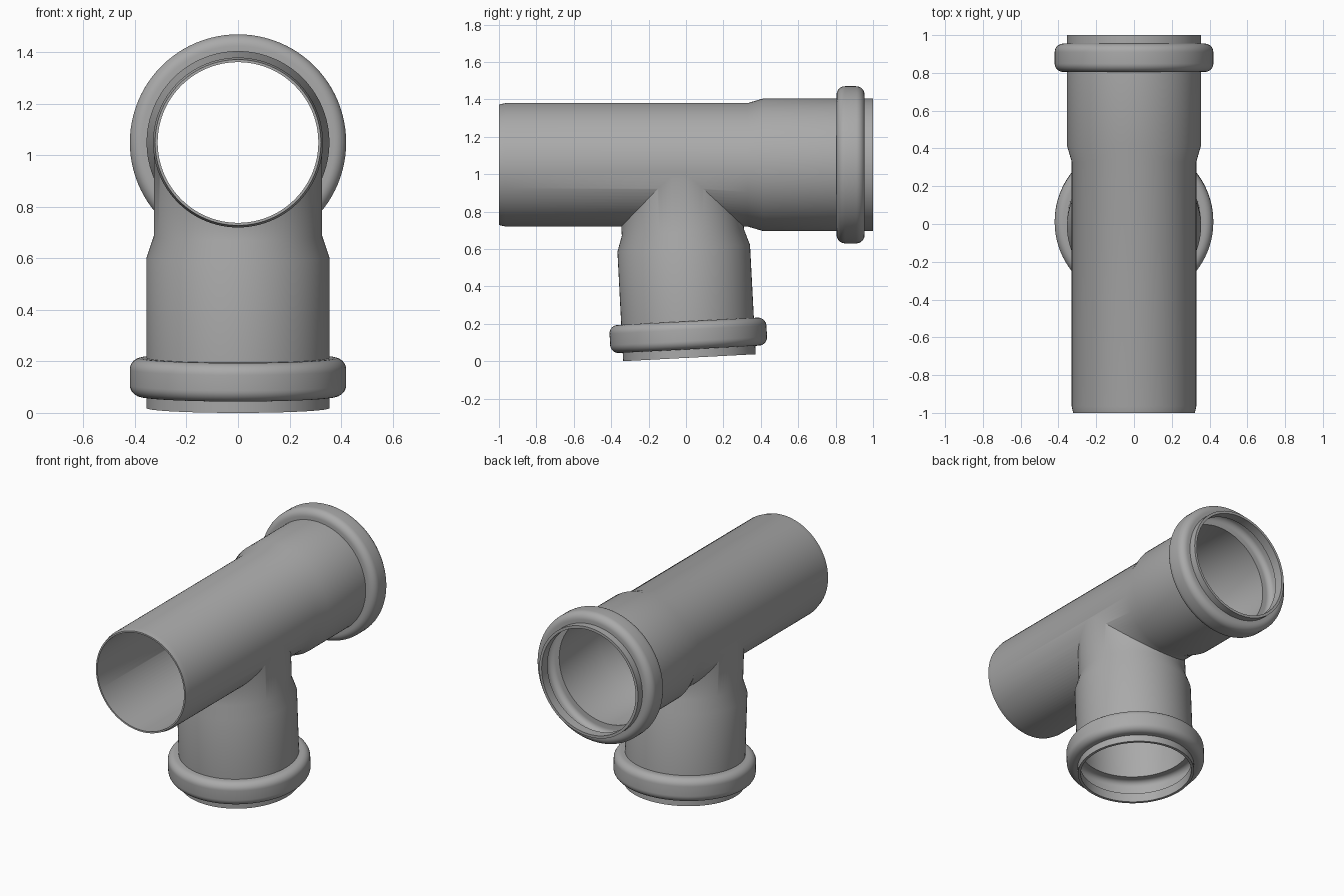
import bpy, bmesh, math
from mathutils import Matrix

if "Cube" in bpy.data.objects:
    bpy.data.objects.remove(bpy.data.objects["Cube"])

SEGMENTS = 96

grey = bpy.data.materials.new("pipe grey")
grey.use_nodes = True
colour = (0.4, 0.4, 0.4, 1)
grey.diffuse_color = colour
grey.node_tree.nodes["Principled BSDF"].inputs["Base Color"].default_value = colour


def bead(start, end, base, top, fillet):
    """Rounded ridge as (distance, radius) points."""
    pts = [(start, base)]
    for centre, first in ((start + fillet, 180), (end - fillet, 90)):
        for i in range(9):
            a = math.radians(first - 90 * i / 8)
            pts.append((centre + fillet * math.cos(a), top - fillet + fillet * math.sin(a)))
    return pts + [(end, base)]


def lathe(name, profile, matrix):
    """Closed solid turned about local z."""
    bm = bmesh.new()
    rings = []
    for t, r in profile:
        rings.append([bm.verts.new((r * math.cos(k * math.tau / SEGMENTS),
                                    r * math.sin(k * math.tau / SEGMENTS), t))
                      for k in range(SEGMENTS)])
    for low, high in zip(rings, rings[1:]):
        for k in range(SEGMENTS):
            n = (k + 1) % SEGMENTS
            bm.faces.new((low[k], low[n], high[n], high[k]))
    bm.faces.new(rings[0][::-1])
    bm.faces.new(rings[-1])
    bmesh.ops.recalc_face_normals(bm, faces=bm.faces)
    bm.transform(matrix)
    mesh = bpy.data.meshes.new(name)
    bm.to_mesh(mesh)
    bm.free()
    obj = bpy.data.objects.new(name, mesh)
    bpy.context.collection.objects.link(obj)
    return obj


def combine(target, tool, operation):
    """Apply a boolean and discard the tool."""
    mod = target.modifiers.new(operation.lower(), "BOOLEAN")
    mod.operation, mod.solver, mod.object = operation, "EXACT", tool
    bpy.ops.object.select_all(action="DESELECT")
    bpy.context.view_layer.objects.active = target
    target.select_set(True)
    bpy.ops.object.modifier_apply(modifier=mod.name)
    bpy.data.objects.remove(tool)


# Socket shared by both ends: lip, seal bead, sleeve
socket_outer = [(0, 0.355)] + bead(0.045, 0.195, 0.355, 0.42, 0.045) + [(0.585, 0.355)]
socket_inner = [(-0.02, 0.338), (0, 0.338)] + bead(0.06, 0.18, 0.338, 0.402, 0.035) + [(0.585, 0.338)]

main_axis = Matrix.Translation((0, 1, 1.05)) @ Matrix.Rotation(math.radians(90), 4, "X")
branch_axis = Matrix.Translation((0, 0.0185, 0.0186)) @ Matrix.Rotation(math.radians(3), 4, "X")

# Outer bodies; the branch is slightly slimmer where it meets the main pipe
pipe = lathe("pipe_tee", socket_outer + [(0.67, 0.33), (1.965, 0.33), (2, 0.322)], main_axis)
branch = lathe("branch_body", socket_outer + [(0.67, 0.327), (1.04, 0.327)], branch_axis)
combine(pipe, branch, "UNION")

# Hollow bores
main_bore = lathe("main_bore", socket_inner + [(0.67, 0.312), (2.02, 0.312)], main_axis)
branch_bore = lathe("branch_bore", socket_inner + [(0.67, 0.309), (1.03, 0.309)], branch_axis)
combine(pipe, main_bore, "DIFFERENCE")
combine(pipe, branch_bore, "DIFFERENCE")

# Finish
pipe.data.materials.clear()
pipe.data.materials.append(grey)
bpy.ops.object.select_all(action="DESELECT")
pipe.select_set(True)
bpy.context.view_layer.objects.active = pipe
bpy.ops.object.shade_smooth_by_angle(angle=math.radians(30))
